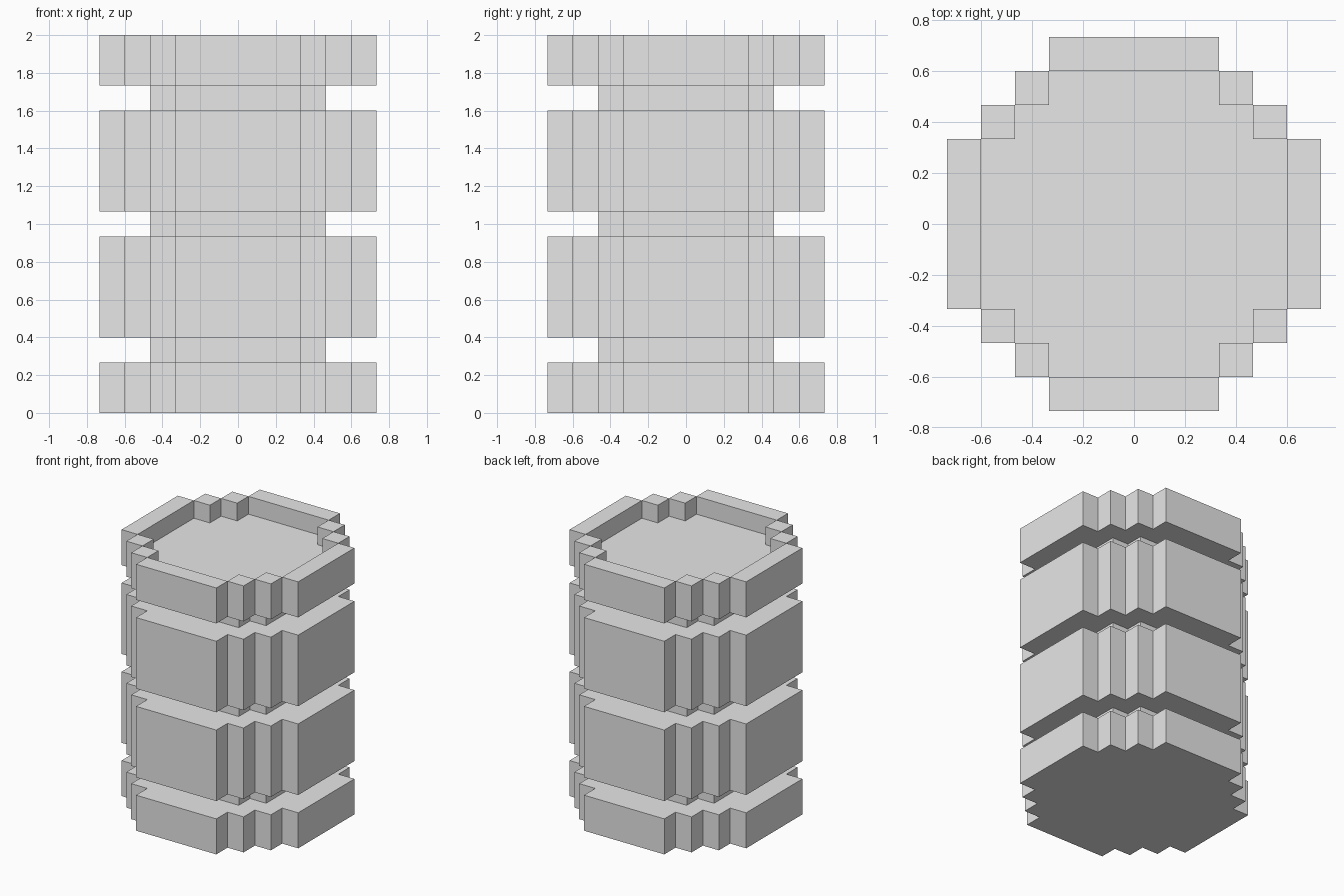
import bpy
import bmesh

U = 2 / 15  # one block

cube = bpy.data.objects.get("Cube")
if cube:
    bpy.data.objects.remove(cube, do_unlink=True)

grey = bpy.data.materials.new("light_grey")
grey.use_nodes = True
grey.diffuse_color = (0.8, 0.8, 0.8, 1)
grey.node_tree.nodes["Principled BSDF"].inputs["Base Color"].default_value = (0.8, 0.8, 0.8, 1)


def finish(name, bm):
    bmesh.ops.recalc_face_normals(bm, faces=bm.faces)
    mesh = bpy.data.meshes.new(name)
    bm.to_mesh(mesh)
    bm.free()
    mesh.materials.append(grey)
    bpy.context.collection.objects.link(bpy.data.objects.new(name, mesh))


def stepped_outline(radius):
    """Stair-stepped round outline, running from the +x side round to the start."""
    corner = []
    x, y = radius, 2.5
    while x > 2.5:
        corner += [(x, y), (x - 1, y)]
        x, y = x - 1, y + 1
    corner[-1] = (2.5, y - 1)
    corner.append((2.5, radius))
    points = []
    for _ in range(4):
        points += corner
        corner = [(-b, a) for a, b in corner]
    # drop the doubled point at the end of each stair
    return [p for i, p in enumerate(points) if p != points[i - 1]]


def prism(name, radius, bottom, top):
    bm = bmesh.new()
    face = bm.faces.new([bm.verts.new((x * U, y * U, bottom * U))
                         for x, y in stepped_outline(radius)])
    result = bmesh.ops.extrude_face_region(bm, geom=[face], use_keep_orig=True)
    verts = [v for v in result["geom"] if isinstance(v, bmesh.types.BMVert)]
    bmesh.ops.translate(bm, verts=verts, vec=(0, 0, (top - bottom) * U))
    finish(name, bm)


def add_box(bm, x0, x1, y0, y1, z0, z1):
    verts = bmesh.ops.create_cube(bm, size=1)["verts"]
    for v in verts:
        v.co = ((x1 if v.co.x > 0 else x0) * U,
                (y1 if v.co.y > 0 else y0) * U,
                (z1 if v.co.z > 0 else z0) * U)


# wide bands of the body
prism("bottom_band", 5.5, 0, 2)
prism("lower_band", 5.5, 3, 7)
prism("upper_band", 5.5, 8, 12)

# narrow necks in the grooves
for name, z in (("lower_neck", 2), ("middle_neck", 7), ("upper_neck", 12)):
    prism(name, 3.5, z, z + 1)

# sunken lid inside the top rim
prism("lid", 4.5, 13, 14)

# top rim: long bars on the four sides, posts at the stepped corners
rim = bmesh.new()
for s in (-1, 1):
    a, b = sorted((4.5 * s, 5.5 * s))
    add_box(rim, -2.5, 2.5, a, b, 13, 15)
    add_box(rim, a, b, -2.5, 2.5, 13, 15)
    for t in (-1, 1):
        for px, py in ((3, 4), (4, 3)):
            x, y = px * s, py * t
            add_box(rim, x - 0.5, x + 0.5, y - 0.5, y + 0.5, 13, 15)
finish("top_rim", rim)
